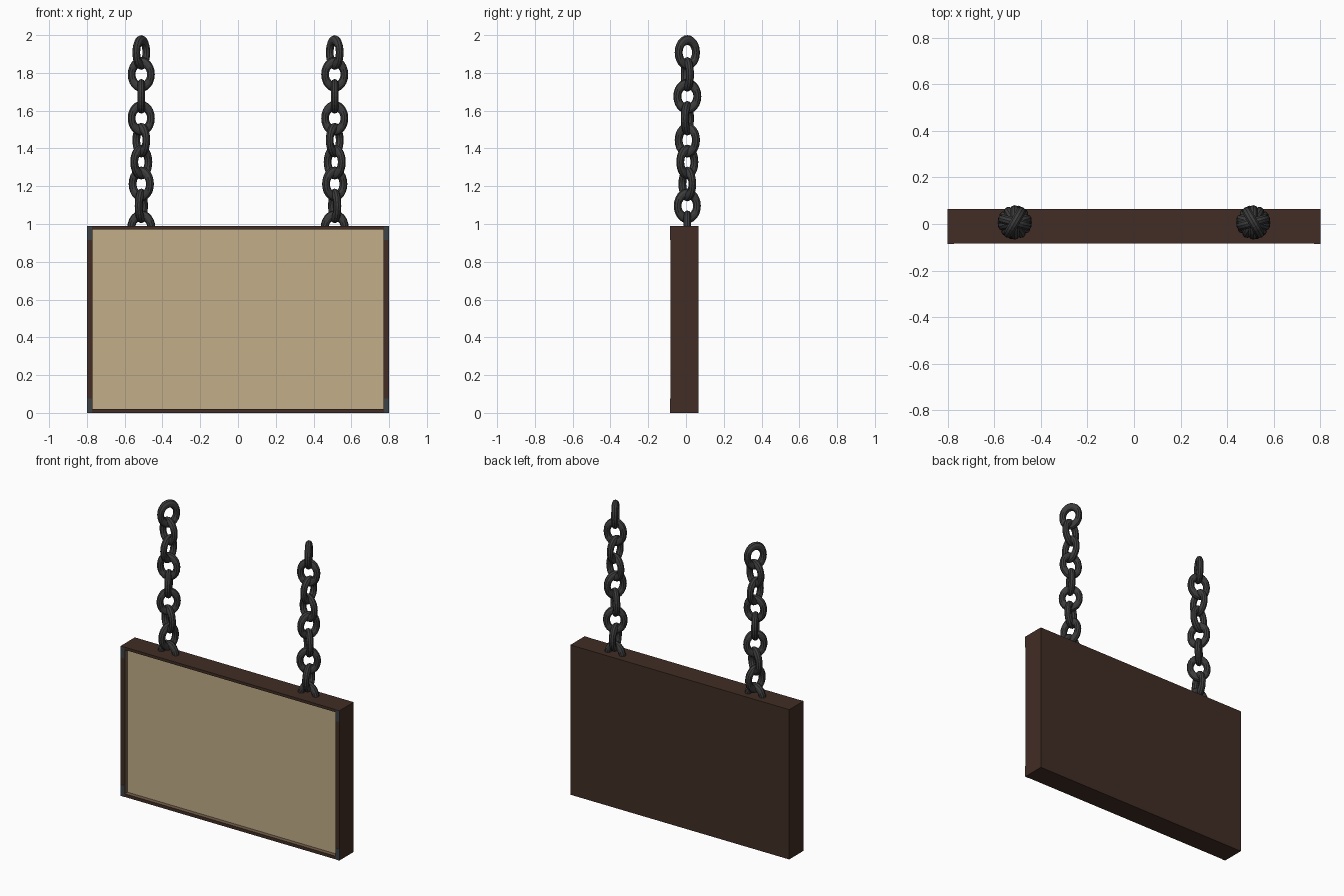
import bpy, bmesh, math
from mathutils import Matrix, Vector

if "Cube" in bpy.data.objects:
    bpy.data.objects.remove(bpy.data.objects["Cube"])


def material(name, rgb):
    m = bpy.data.materials.new(name)
    m.diffuse_color = (*rgb, 1)
    m.use_nodes = True
    m.node_tree.nodes["Principled BSDF"].inputs["Base Color"].default_value = m.diffuse_color
    return m


WOOD = material("dark_wood", (0.053, 0.026, 0.018))
TAN = material("tan_panel", (0.54, 0.42, 0.25))
TRIM = material("recess_wood", (0.17, 0.11, 0.065))
IRON = material("chain_iron", (0.045, 0.045, 0.047))
SLATE = material("corner_steel", (0.047, 0.055, 0.062))

HALF_W, TOP = 0.80, 0.99
FRONT, BACK = -0.083, 0.065
RECESS = 0.028


def finish(bm, name, mats):
    me = bpy.data.meshes.new(name)
    bmesh.ops.recalc_face_normals(bm, faces=bm.faces)
    bm.to_mesh(me)
    bm.free()
    for m in mats:
        me.materials.append(m)
    ob = bpy.data.objects.new(name, me)
    bpy.context.collection.objects.link(ob)
    return ob


def add_box(bm, lo, hi):
    lo, hi = Vector(lo), Vector(hi)
    mat = Matrix.Translation((lo + hi) / 2) @ Matrix.Diagonal((*(hi - lo), 1))
    bmesh.ops.create_cube(bm, size=1, matrix=mat)


# Sign board: box with a recessed tan face
bm = bmesh.new()
add_box(bm, (-HALF_W, FRONT, 0), (HALF_W, BACK, TOP))
bm.normal_update()
face = next(f for f in bm.faces if f.normal.y < -0.9)
bmesh.ops.inset_individual(bm, faces=[face], thickness=0.01)
for v in face.verts:
    v.co.x = math.copysign(0.77, v.co.x)
    v.co.z = 0.972 if v.co.z > 0.5 else 0.021
walls = bmesh.ops.inset_individual(bm, faces=[face], thickness=0.0)["faces"]
for v in face.verts:
    v.co.y = FRONT + RECESS
for f in walls:
    f.material_index = 2
face.material_index = 1
finish(bm, "sign_board", [WOOD, TAN, TRIM])

# Thin steel plates on the front corners
bm = bmesh.new()
for s in (-1, 1):
    xs = sorted((s * 0.772, s * HALF_W))
    for z in (0, TOP - 0.075):
        add_box(bm, (xs[0], FRONT - 0.002, z), (xs[1], FRONT + 0.002, z + 0.075))
finish(bm, "corner_plates", [SLATE])

# One link: upright torus stretched along z
MAJOR, MINOR, SEG, SIDES = 0.053, 0.021, 24, 10


def add_link(bm, matrix):
    rings = []
    for i in range(SEG):
        a = 2 * math.pi * i / SEG
        ring = []
        for j in range(SIDES):
            b = 2 * math.pi * j / SIDES
            r = MAJOR + MINOR * math.cos(b)
            p = Vector((r * math.cos(a), MINOR * math.sin(b), 1.24 * r * math.sin(a)))
            ring.append(bm.verts.new(matrix @ p))
        rings.append(ring)
    for i in range(SEG):
        p, q = rings[i], rings[(i + 1) % SEG]
        for j in range(SIDES):
            k = (j + 1) % SIDES
            bm.faces.new((p[j], p[k], q[k], q[j]))


# Two mirrored chains, each link turned 105 degrees from the one above
for side, name in ((-1, "left_chain"), (1, "right_chain")):
    bm = bmesh.new()
    for n in range(9):
        turn = -side * math.radians(60 + 105 * n)
        place = Matrix.Translation((side * 0.512, 0.007, 1.908 - 0.116 * n))
        add_link(bm, place @ Matrix.Rotation(turn, 4, "Z"))
    finish(bm, name, [IRON])
